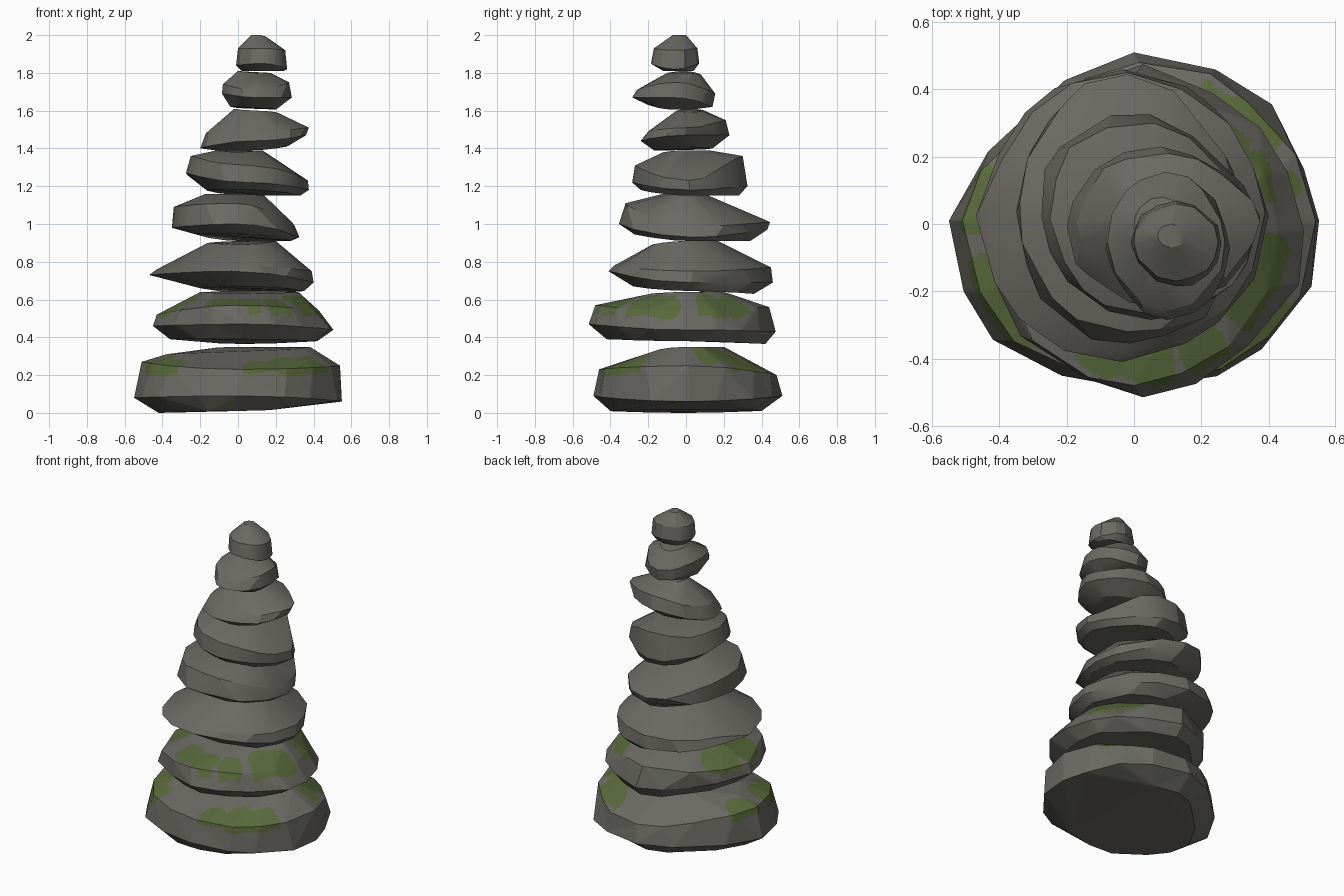
import bpy
import bmesh
import math
import random
from mathutils import Vector, noise

random.seed(7)
SEGMENTS = 16
CREASE = math.radians(24)

default_cube = bpy.data.objects.get("Cube")
if default_cube:
    bpy.data.objects.remove(default_cube, do_unlink=True)


def make_material(name, colour):
    mat = bpy.data.materials.new(name)
    mat.use_nodes = True
    mat.diffuse_color = (*colour, 1)
    shader = next(n for n in mat.node_tree.nodes if n.type == "BSDF_PRINCIPLED")
    shader.inputs["Base Color"].default_value = (*colour, 1)
    shader.inputs["Roughness"].default_value = 0.9
    return mat


stone_grey = make_material("stone grey", (0.145, 0.142, 0.125))
moss_green = make_material("moss green", (0.1, 0.145, 0.045))


def ring_points(left, right, front, back, corners):
    """One ring of a stone, swept between its four side profiles."""
    centre_x = (left[0] + right[0]) / 2
    centre_y = (front[0] + back[0]) / 2
    for i in range(SEGMENTS):
        angle = math.tau * i / SEGMENTS
        if i % 4:
            angle += random.uniform(-0.1, 0.1)
        c, s = math.cos(angle), math.sin(angle)
        side_x = right if c > 0 else left
        side_y = back if s > 0 else front
        corner = corners[int(angle / (math.pi / 2)) % 4]
        swell = 1 + (corner - 1) * math.sin(2 * angle) ** 2
        if i % 4:
            swell *= random.uniform(0.96, 1.03)
        yield Vector((
            centre_x + abs(c) * (side_x[0] - centre_x) * swell,
            centre_y + abs(s) * (side_y[0] - centre_y) * swell,
            c * c * side_x[1] + s * s * side_y[1],
        ))


def grow_moss(bm, patches, floor):
    """Cut the faces finely, then colour those close to a patch centre."""
    for _ in range(5):
        long_edges = [e for e in bm.edges if e.calc_length() > 0.022]
        if not long_edges:
            break
        bmesh.ops.subdivide_edges(bm, edges=long_edges, cuts=1)
        bmesh.ops.triangulate(bm, faces=[f for f in bm.faces if len(f.verts) > 3])
    for face in bm.faces:
        spot = face.calc_center_median()
        wobble = 0.035 * noise.noise(spot * 9)
        if spot.z < floor + wobble:
            continue
        for x, y, radius in patches:
            if math.hypot(spot.x - x, spot.y - y) < radius + wobble:
                face.material_index = 1
                break


def make_stone(name, left, right, front, back,
               corners=(1, 1, 1, 1), patches=(), floor=0):
    """Profiles run from the underside up; corners go round from back left."""
    bm = bmesh.new()
    for ring in zip(left, right, front, back):
        for point in ring_points(*ring, corners):
            bm.verts.new(point)
    bmesh.ops.convex_hull(bm, input=bm.verts[:])
    bmesh.ops.delete(bm, geom=[v for v in bm.verts if not v.link_faces],
                     context="VERTS")

    # merge nearly flat neighbours into broad chipped facets
    bmesh.ops.dissolve_limit(bm, angle_limit=math.radians(9),
                             verts=bm.verts[:], edges=bm.edges[:])
    bmesh.ops.triangulate(bm, faces=bm.faces[:])
    if patches:
        grow_moss(bm, patches, floor)
    bmesh.ops.recalc_face_normals(bm, faces=bm.faces[:])
    for face in bm.faces:
        face.smooth = True
    for edge in bm.edges:
        edge.smooth = edge.calc_face_angle(0) < CREASE

    mesh = bpy.data.meshes.new(name)
    bm.to_mesh(mesh)
    bm.free()
    mesh.materials.append(stone_grey)
    mesh.materials.append(moss_green)
    stone = bpy.data.objects.new(name, mesh)
    bpy.context.collection.objects.link(stone)
    return stone


# Two broad mossy stones at the foot
make_stone(
    "base_stone",
    left=[(-.42, 0), (-.55, .08), (-.51, .27), (-.38, .31)],
    right=[(.42, .04), (.55, .06), (.54, .25), (.38, .35)],
    front=[(-.4, .01), (-.49, .09), (-.46, .23), (-.2, .32)],
    back=[(.4, .01), (.51, .09), (.48, .2), (.2, .35)],
    corners=(1, .87, 1.04, 1.03),
    patches=[(-.48, .08, .1), (-.42, -.2, .11), (-.35, -.3, .08),
             (.1, -.4, .09), (.25, -.37, .1), (.4, -.3, .1),
             (.33, .25, .11), (.28, .36, .09), (.4, .12, .08)],
    floor=.21)
make_stone(
    "second_stone",
    left=[(-.36, .39), (-.45, .46), (-.43, .52), (-.2, .64)],
    right=[(.42, .38), (.505, .44), (.43, .54), (.32, .64)],
    front=[(-.42, .39), (-.515, .47), (-.48, .57), (-.2, .63)],
    back=[(.42, .365), (.475, .43), (.44, .56), (.2, .645)],
    corners=(.95, .93, .97, .98),
    patches=[(-.1, -.36, .09), (.05, -.39, .09), (.2, -.36, .09),
             (.35, -.22, .11), (.4, -.1, .08), (.38, .15, .09),
             (.28, .28, .09), (-.33, .1, .12), (-.33, -.1, .12)],
    floor=.51)

# Four middle stones
make_stone(
    "third_stone",
    left=[(-.2, .66), (-.47, .73), (-.43, .76), (-.16, .9)],
    right=[(.35, .645), (.4, .69), (.39, .75), (.2, .91)],
    front=[(-.28, .67), (-.41, .75), (-.38, .78), (-.18, .89)],
    back=[(.36, .63), (.46, .69), (.45, .77), (.17, .91)],
    corners=(.95, .97, .97, 1))
make_stone(
    "fourth_stone",
    left=[(-.25, .95), (-.35, .98), (-.34, 1.09), (-.17, 1.16)],
    right=[(.28, .91), (.325, .93), (.3, .99), (.14, 1.15)],
    front=[(-.28, .95), (-.355, 1), (-.32, 1.11), (-.12, 1.16)],
    back=[(.34, .91), (.43, .97), (.445, 1.01), (.12, 1.15)],
    corners=(.92, 1, 1, 1.03))
make_stone(
    "fifth_stone",
    left=[(-.17, 1.18), (-.275, 1.27), (-.25, 1.36), (-.12, 1.39)],
    right=[(.33, 1.15), (.375, 1.18), (.37, 1.23), (.13, 1.39)],
    front=[(-.24, 1.18), (-.285, 1.22), (-.27, 1.31), (-.12, 1.38)],
    back=[(.28, 1.15), (.325, 1.2), (.3, 1.36), (.14, 1.39)],
    corners=(.82, 1.08, 1, 1))
make_stone(
    "sixth_stone",
    left=[(-.13, 1.39), (-.2, 1.4), (-.17, 1.48), (-.02, 1.61)],
    right=[(.26, 1.41), (.36, 1.47), (.375, 1.51), (.21, 1.59)],
    front=[(-.17, 1.39), (-.24, 1.44), (-.2, 1.49), (-.05, 1.6)],
    back=[(.14, 1.4), (.23, 1.47), (.21, 1.55), (.1, 1.6)],
    corners=(.93, 1.03, 1, 1))

# Two small stones at the tip
make_stone(
    "seventh_stone",
    left=[(-.04, 1.62), (-.085, 1.69), (-.08, 1.74), (0, 1.81)],
    right=[(.2, 1.605), (.285, 1.67), (.27, 1.75), (.17, 1.8)],
    front=[(-.2, 1.63), (-.285, 1.67), (-.26, 1.71), (-.1, 1.8)],
    back=[(.08, 1.61), (.14, 1.62), (.155, 1.69), (.08, 1.79)],
    corners=(1, 1.02, .93, 1))
make_stone(
    "top_stone",
    left=[(.02, 1.81), (-.01, 1.84), (0, 1.93), (.07, 2)],
    right=[(.24, 1.81), (.26, 1.82), (.25, 1.92), (.15, 1.99)],
    front=[(-.12, 1.81), (-.185, 1.85), (-.17, 1.93), (-.07, 2)],
    back=[(.04, 1.81), (.07, 1.85), (.06, 1.93), (0, 2)],
    corners=(.97, 1, .95, 1.04))
